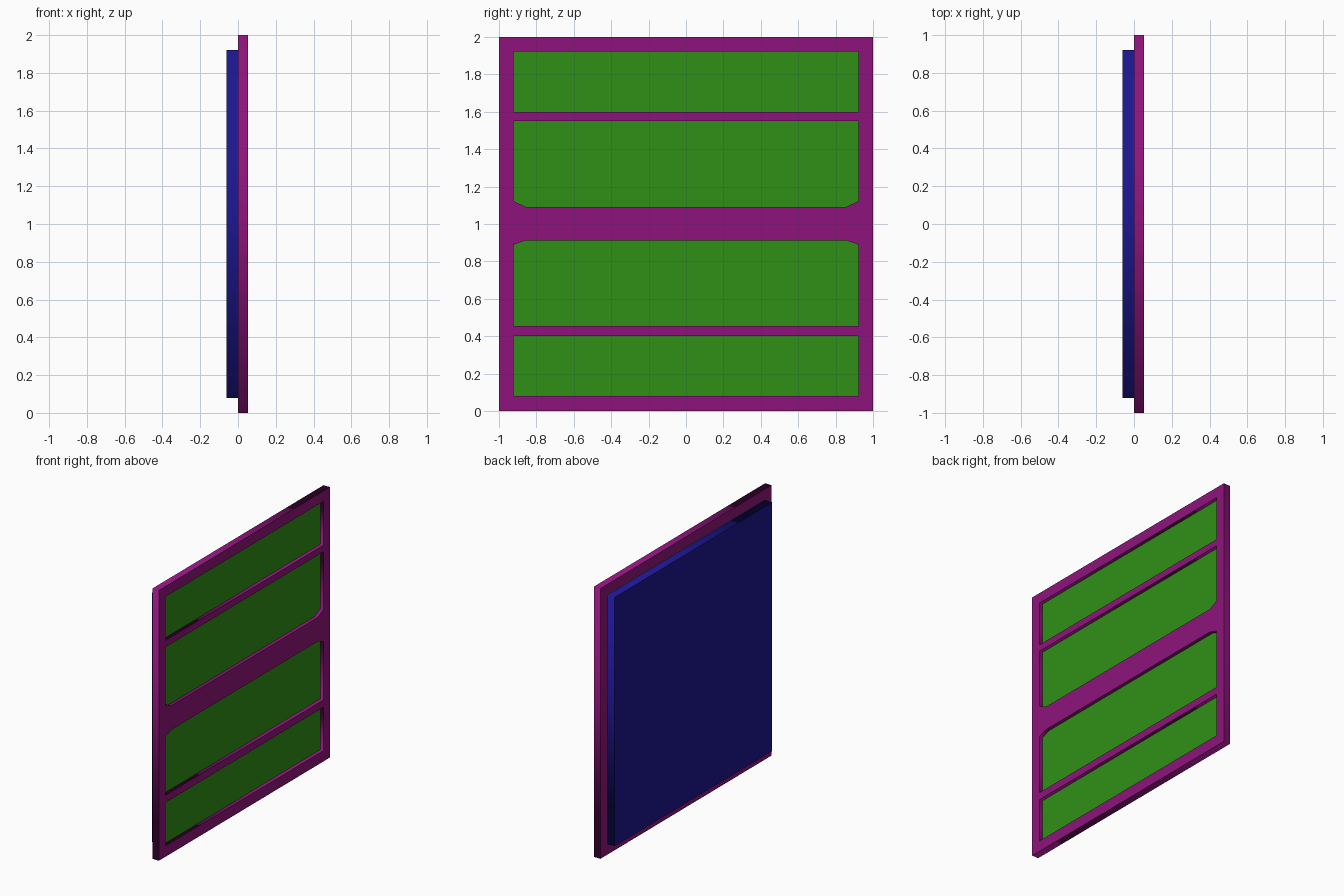
import bpy
from mathutils import Matrix

if "Cube" in bpy.data.objects:
    bpy.data.objects.remove(bpy.data.objects["Cube"])

W = 0.923            # half width of the openings
C = 0.855            # half width between the corner chamfers
FRONT, GLASS, BACK = 0.053, 0.027, -0.061


def material(name, rgb):
    m = bpy.data.materials.new(name)
    m.diffuse_color = (*rgb, 1)
    m.use_nodes = True
    m.node_tree.nodes["Principled BSDF"].inputs["Base Color"].default_value = m.diffuse_color
    return m


purple = material("purple", (0.27, 0.007, 0.20))
green = material("green", (0.028, 0.28, 0.008))
blue = material("blue", (0.012, 0.008, 0.28))


def slab(name, outlines, x0, x1, mat):
    """Extrude (y, z) outlines from x0 to x1; inner outlines become holes."""
    cu = bpy.data.curves.new(name, 'CURVE')
    cu.dimensions = '2D'
    cu.fill_mode = 'BOTH'
    cu.extrude = (x1 - x0) / 2
    for pts in outlines:
        sp = cu.splines.new('POLY')
        sp.points.add(len(pts) - 1)
        for p, (y, z) in zip(sp.points, pts):
            p.co = (y, z, 0, 1)
        sp.use_cyclic_u = True
    ob = bpy.data.objects.new(name, cu)
    bpy.context.collection.objects.link(ob)
    # local x, y, z -> world y, z, x
    ob.matrix_world = Matrix(((0, 0, 1, (x0 + x1) / 2), (1, 0, 0, 0),
                              (0, 1, 0, 0), (0, 0, 0, 1)))
    cu.materials.append(mat)
    bpy.ops.object.select_all(action='DESELECT')
    ob.select_set(True)
    bpy.context.view_layer.objects.active = ob
    bpy.ops.object.convert(target='MESH')
    return bpy.context.object


def rect(w, z0, z1):
    return [(-w, z0), (w, z0), (w, z1), (-w, z1)]


# four openings, the middle two with clipped corners beside the centre rail
openings = {
    "bottom_panel": rect(W, 0.08, 0.40),
    "lower_panel": [(-W, 0.455), (W, 0.455), (W, 0.889), (C, 0.913),
                    (-C, 0.913), (-W, 0.889)],
    "upper_panel": [(-C, 1.09), (C, 1.09), (W, 1.124), (W, 1.55),
                    (-W, 1.55), (-W, 1.124)],
    "top_panel": rect(W, 1.60, 1.923),
}

# frame with rails
slab("frame", [rect(1, 0, 2), *openings.values()], 0, FRONT, purple)

# recessed panels
for name, outline in openings.items():
    slab(name, [outline], 0, GLASS, green)

# housing behind the frame
slab("back_box", [rect(0.92, 0.08, 1.92)], BACK, 0, blue)
